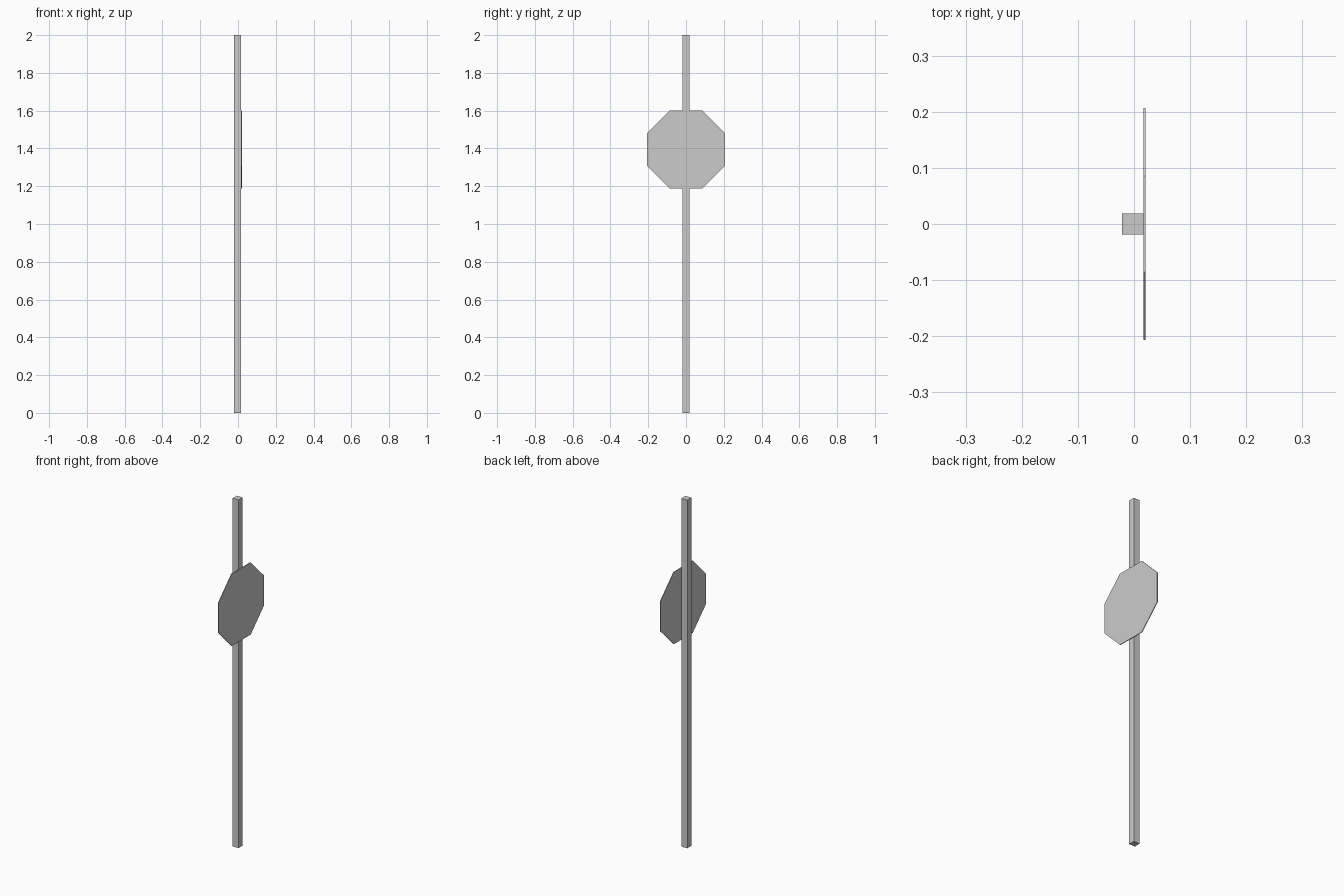
import bpy
from math import pi, cos

if "Cube" in bpy.data.objects:
    bpy.data.objects.remove(bpy.data.objects["Cube"])

# Square post
POST = 0.038
bpy.ops.mesh.primitive_cube_add(size=1, location=(-0.0025, 0, 1))
post = bpy.context.object
post.name = "post"
post.scale = (POST, POST, 2)
bpy.ops.object.transform_apply(location=False, rotation=False, scale=True)

# Thin octagonal sign plate on the +x face, flat edges up, down and sideways
APOTHEM = 0.207
bpy.ops.mesh.primitive_cylinder_add(vertices=8, radius=APOTHEM / cos(pi / 8), depth=0.004)
plate = bpy.context.object
plate.name = "sign_plate"
plate.rotation_euler = (0, 0, pi / 8)
bpy.ops.object.transform_apply(rotation=True)
plate.rotation_euler = (0, pi / 2, 0)
plate.location = (0.0188, 0, 1.395)
bpy.ops.object.transform_apply(location=False, rotation=True, scale=False)
